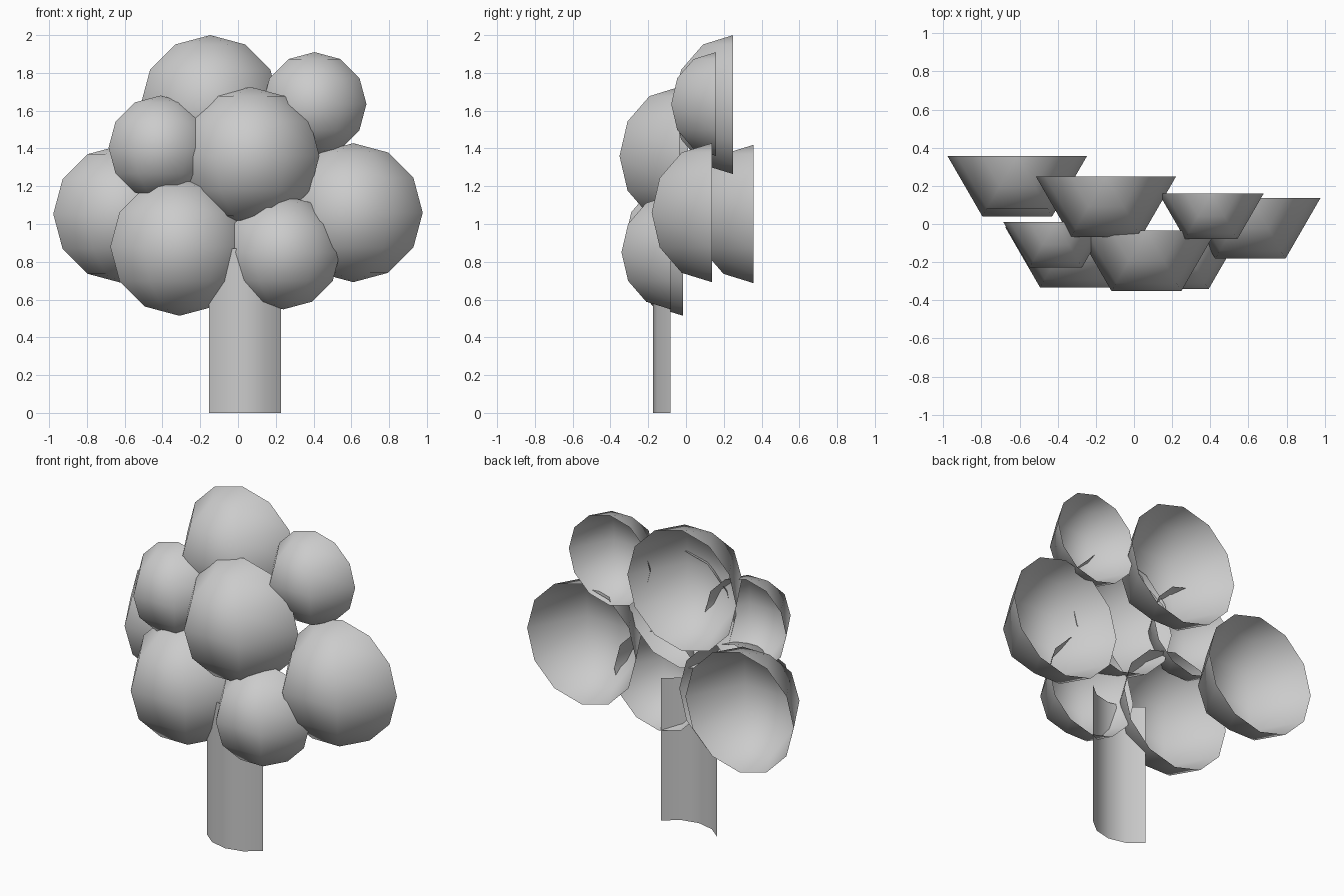
import bpy
import bmesh
from math import asin, cos, sin, pi
from mathutils import Matrix

cube = bpy.data.objects.get("Cube")
if cube:
    bpy.data.objects.remove(cube, do_unlink=True)

GREY = (0.6, 0.6, 0.6, 1.0)
grey = bpy.data.materials.new("plain_grey")
grey.use_nodes = True
grey.diffuse_color = GREY
grey.node_tree.nodes["Principled BSDF"].inputs["Base Color"].default_value = GREY


def add_part(name, bm, location):
    """Turn a bmesh into a smooth-shaded grey object."""
    mesh = bpy.data.meshes.new(name)
    bm.to_mesh(mesh)
    bm.free()
    mesh.shade_smooth()
    mesh.materials.append(grey)
    part = bpy.data.objects.new(name, mesh)
    part.location = location
    bpy.context.collection.objects.link(part)


def leaf_dome(name, x, back, z, radius):
    """Front half of a six-sided sphere, open at the back."""
    bm = bmesh.new()
    # quarter turn puts side corners on the x axis, so the rim is a clean cut
    bmesh.ops.create_uvsphere(bm, u_segments=6, v_segments=6, radius=radius,
                              matrix=Matrix.Rotation(pi / 2, 4, "Z"))
    behind = [f for f in bm.faces if f.calc_center_median().y > 0]
    bmesh.ops.delete(bm, geom=behind, context="FACES")
    add_part(name, bm, (x, back, z))


def curved_trunk(x, back, half_width, depth, height, segments=4):
    """Shallow upright arc, open at the back and both ends."""
    bm = bmesh.new()
    radius = (half_width ** 2 + depth ** 2) / (2 * depth)
    spread = asin(half_width / radius)
    angles = [spread * (2 * i / segments - 1) for i in range(segments + 1)]
    low, high = ([bm.verts.new((radius * sin(a), radius - depth - radius * cos(a), z))
                  for a in angles] for z in (0, height))
    for i in range(segments):
        bm.faces.new((low[i], low[i + 1], high[i + 1], high[i]))
    add_part("trunk", bm, (x, back, 0))


curved_trunk(0.037, -0.083, 0.19, 0.093, 0.87)

# Foliage: name, x, open back plane y, z, radius
for dome in (
    ("foliage_top", -0.147, 0.25, 1.632, 0.368),
    ("foliage_upper_left", 0.405, 0.16, 1.635, 0.275),
    ("foliage_middle", 0.065, -0.035, 1.36, 0.366),
    ("foliage_upper_right", -0.41, 0.01, 1.405, 0.275),
    ("foliage_outer_right", -0.612, 0.357, 1.053, 0.366),
    ("foliage_outer_left", 0.61, 0.137, 1.06, 0.368),
    ("foliage_lower_right", -0.31, -0.015, 0.88, 0.366),
    ("foliage_lower_left", 0.24, -0.08, 0.85, 0.302),
):
    leaf_dome(*dome)
